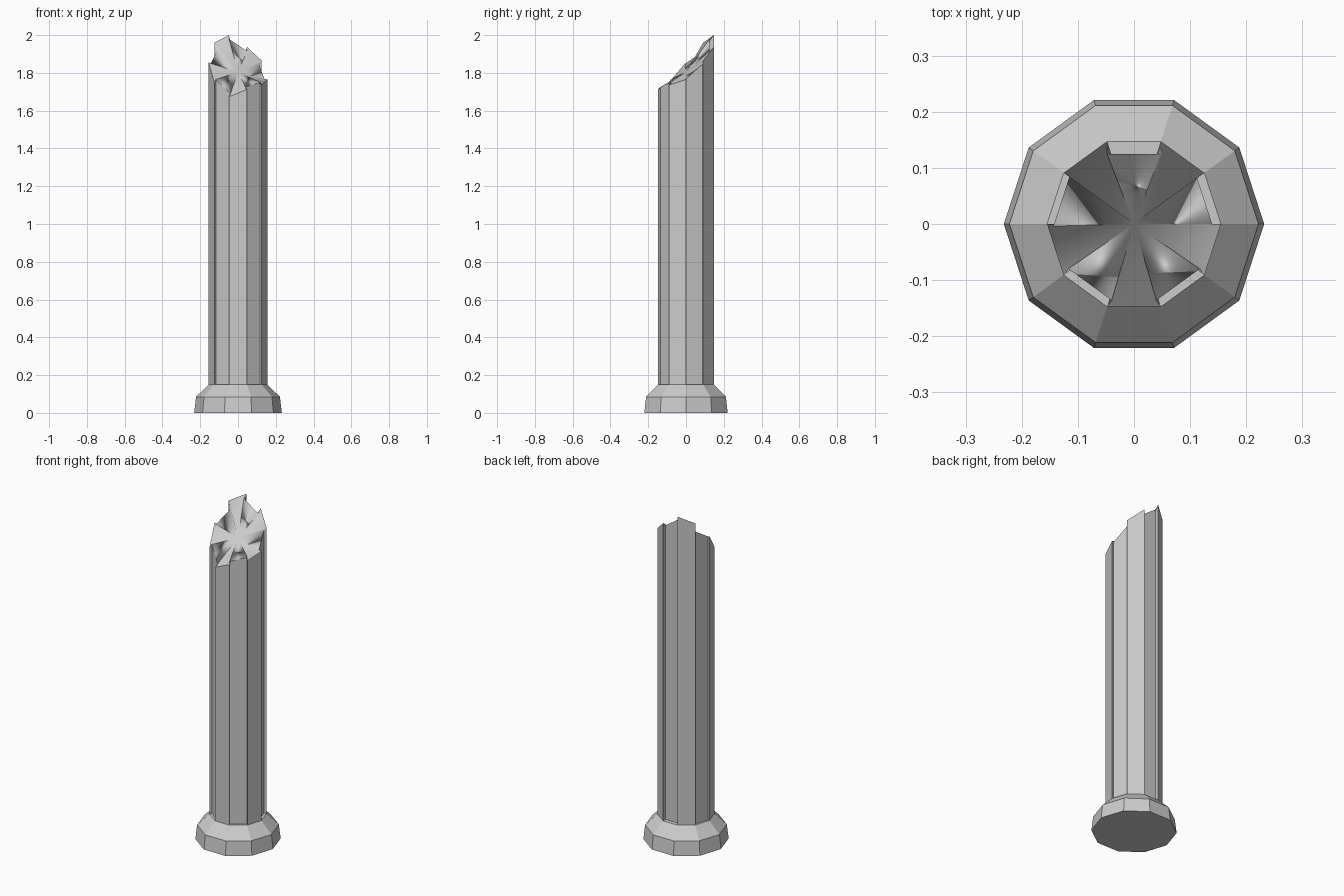
import bpy, bmesh, math
from mathutils import Vector

if "Cube" in bpy.data.objects:
    bpy.data.objects.remove(bpy.data.objects["Cube"])

SIDES = 10


def polar(radius, degrees, z=0.0):
    a = math.radians(degrees)
    return Vector((radius * math.cos(a), radius * math.sin(a), z))


def bridge(bm, low, high):
    n = len(low)
    return [bm.faces.new((low[i], low[(i + 1) % n], high[(i + 1) % n], high[i]))
            for i in range(n)]


def finish(bm, name):
    bmesh.ops.recalc_face_normals(bm, faces=bm.faces[:])
    mesh = bpy.data.meshes.new(name)
    bm.to_mesh(mesh)
    bm.free()
    obj = bpy.data.objects.new(name, mesh)
    bpy.context.collection.objects.link(obj)
    return obj


# Ten-sided plinth with a sloped shoulder
bm = bmesh.new()
rings = [[bm.verts.new(polar(r, 36 * i, z)) for i in range(SIDES)]
         for r, z in ((0.232, 0), (0.222, 0.085), (0.155, 0.15))]
for a, b in zip(rings, rings[1:]):
    bridge(bm, a, b)
bm.faces.new(rings[0][::-1])
bm.faces.new(rings[-1])
finish(bm, "column_base")

# Fluted shaft: every other side is recessed, each corner has its own broken height
outer_z = [1.765, 1.865, 1.937, 2.0, 1.96, 1.855, 1.75, 1.673, 1.713, 1.735]
inner_z = [1.765, 1.845, 1.915, 1.98, 1.91, 1.85, 1.765, 1.69, 1.725, 1.75]
depths = [0.015, 0.023, 0.012, 0.014, 0.014]
outline = []
for k in range(0, SIDES, 2):
    first, second = k, k + 1
    inward = polar(-depths[k // 2], 36 * k + 18)
    p, q = polar(0.155, 36 * first), polar(0.155, 36 * second)
    outline += [(p, outer_z[first]), (p + inward, inner_z[first]),
                (q + inward, inner_z[second]), (q, outer_z[second])]

bm = bmesh.new()
bottom = [bm.verts.new((p.x, p.y, 0.15)) for p, z in outline]
top = [bm.verts.new((p.x, p.y, z)) for p, z in outline]
bridge(bm, bottom, top)
bm.faces.new(bottom[::-1])

# Smooth, slightly hollow break surface with a crisp rim
centre = bm.verts.new((0, 0, 1.805))
for i in range(len(top)):
    face = bm.faces.new((top[i], top[(i + 1) % len(top)], centre))
    face.smooth = True
    bm.edges.get((top[i], top[(i + 1) % len(top)])).smooth = False
finish(bm, "broken_shaft")
